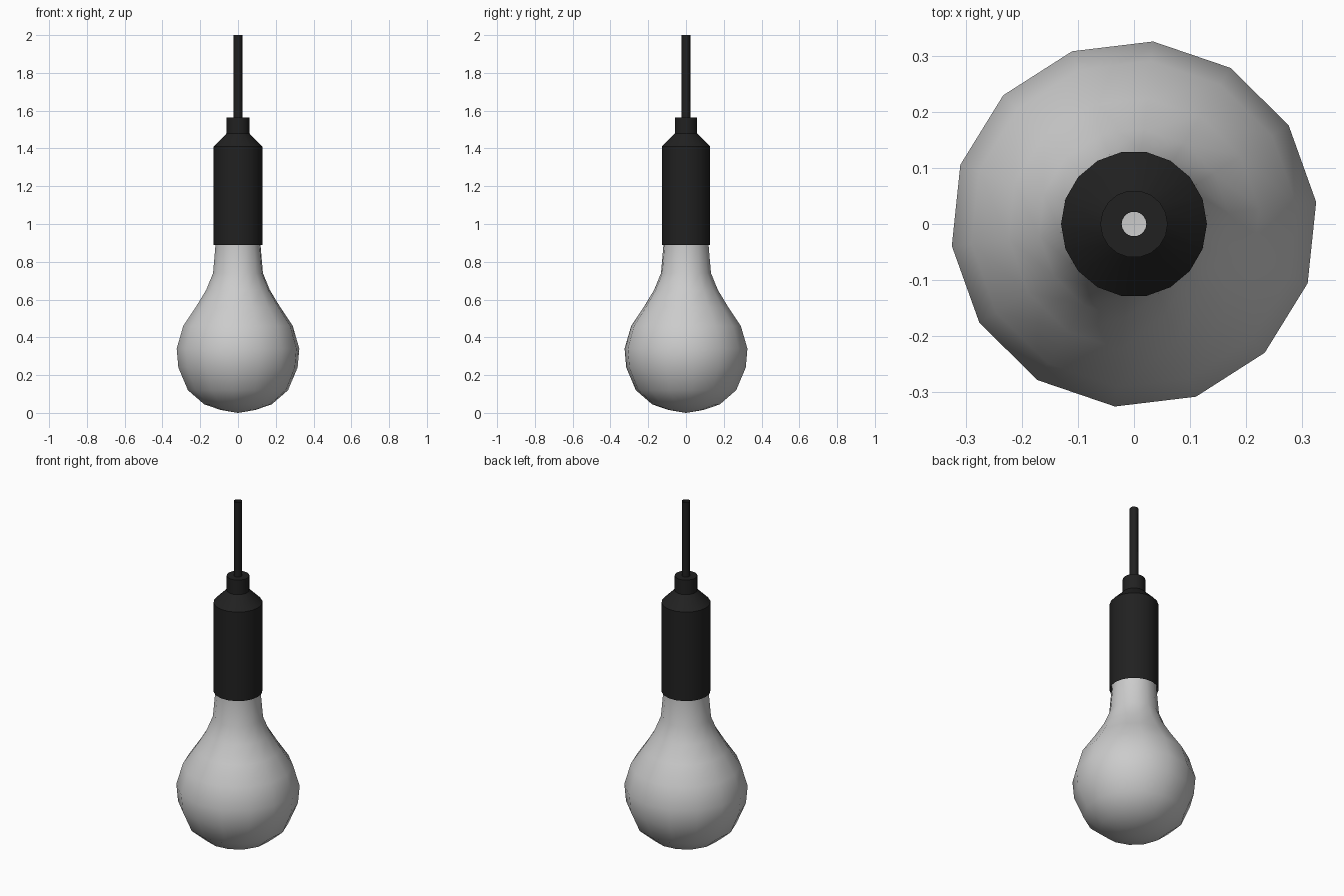
import bpy, bmesh
from math import tau, cos, sin, radians

if "Cube" in bpy.data.objects:
    bpy.data.objects.remove(bpy.data.objects["Cube"])


def material(name, color):
    mat = bpy.data.materials.new(name)
    mat.diffuse_color = color
    mat.use_nodes = True
    mat.node_tree.nodes["Principled BSDF"].inputs["Base Color"].default_value = mat.diffuse_color
    return mat


def lathe(name, profile, sides, mat=None, turn=0.0, sharp=40):
    """Revolve (radius, z) points round the z axis; radius 0 makes a pole."""
    bm = bmesh.new()
    rings = []
    for r, z in profile:
        count = sides if r > 0 else 1
        rings.append([bm.verts.new((r * cos(turn + tau * i / sides),
                                    r * sin(turn + tau * i / sides), z))
                      for i in range(count)])
    for a, b in zip(rings, rings[1:]):
        for i in range(sides):
            j = (i + 1) % sides
            if len(a) == 1:
                bm.faces.new((a[0], b[j], b[i]))
            else:
                bm.faces.new((a[i], a[j], b[j], b[i]))
    mesh = bpy.data.meshes.new(name)
    bm.to_mesh(mesh)
    bm.free()
    obj = bpy.data.objects.new(name, mesh)
    bpy.context.collection.objects.link(obj)
    if mat:
        mesh.materials.append(mat)
    bpy.ops.object.select_all(action='DESELECT')
    bpy.context.view_layer.objects.active = obj
    obj.select_set(True)
    bpy.ops.object.shade_smooth_by_angle(angle=radians(sharp))
    return obj


black = material("black_plastic", (0.015, 0.015, 0.015, 1))

# Glass bulb, coarse sides, neck tucked into the socket
lathe("bulb", [(0, 0.0), (0.09, 0.015), (0.18, 0.045), (0.267, 0.12),
               (0.318, 0.24), (0.327, 0.34), (0.292, 0.46), (0.225, 0.56),
               (0.17, 0.65), (0.133, 0.74), (0.12, 0.89), (0.12, 0.98)],
      14, turn=0.12, sharp=60)

# Lamp socket with tapered shoulder and cable collar
lathe("socket", [(0.13, 0.89), (0.13, 1.41), (0.06, 1.48), (0.06, 1.565),
                 (0.022, 1.565)], 18, black, sharp=30)

# Open-ended hanging cable
lathe("cable", [(0.023, 1.56), (0.023, 2.0)], 8, black, turn=0.2, sharp=60)
